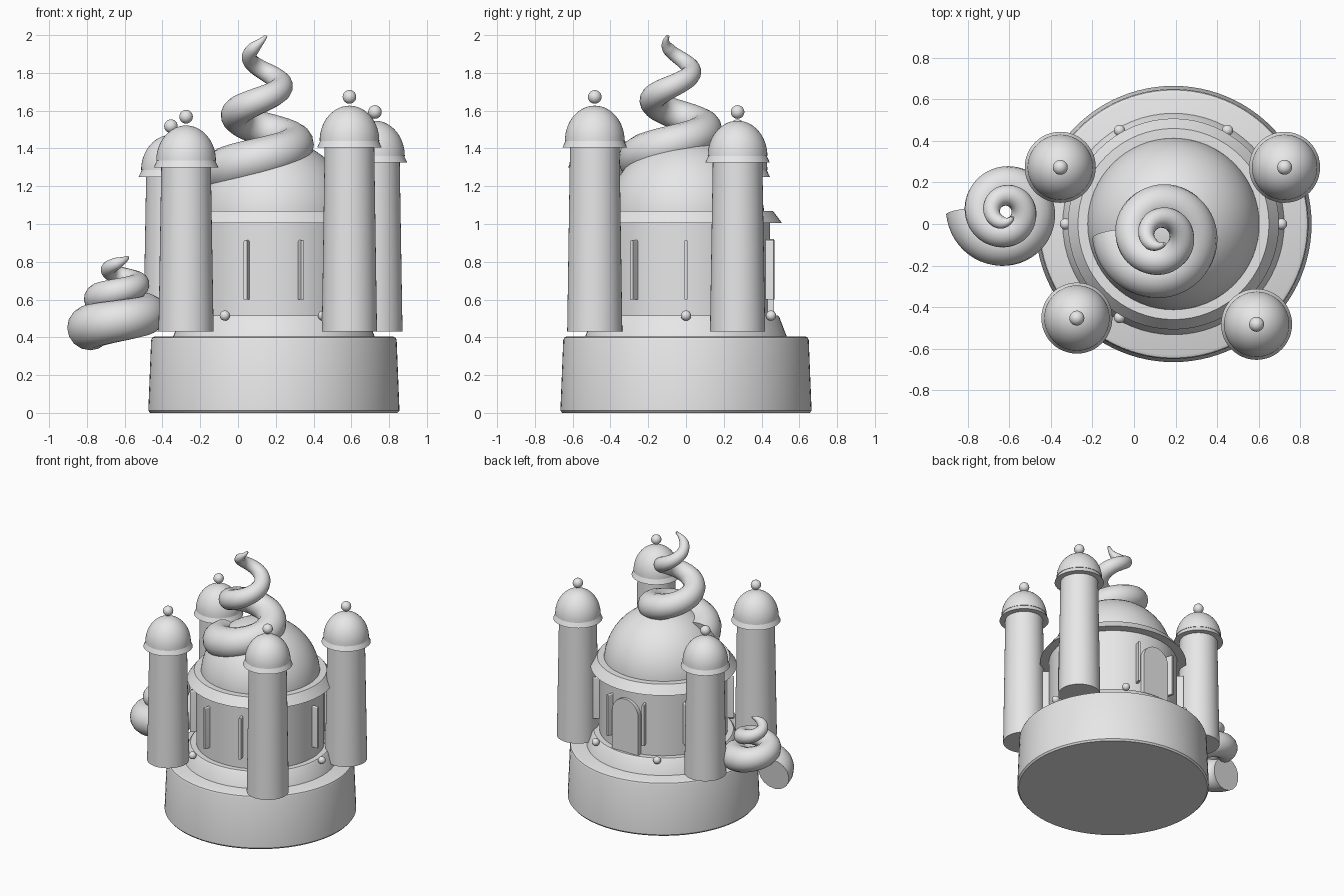
import bpy, bmesh
from math import sin, cos, pi, radians
from mathutils import Matrix, Vector

cube = bpy.data.objects.get("Cube")
if cube:
    bpy.data.objects.remove(cube, do_unlink=True)

mat = bpy.data.materials.new("plain_grey")
mat.use_nodes = True
GREY = (0.8, 0.8, 0.8, 1)
mat.diffuse_color = GREY
mat.node_tree.nodes["Principled BSDF"].inputs["Base Color"].default_value = GREY

CX = 0.19  # castle axis


def finish(obj, angle=35):
    obj.data.materials.clear()
    obj.data.materials.append(mat)
    bpy.ops.object.select_all(action='DESELECT')
    obj.select_set(True)
    bpy.context.view_layer.objects.active = obj
    bpy.ops.object.shade_smooth_by_angle(angle=radians(angle))
    return obj


def from_bmesh(name, bm):
    bmesh.ops.recalc_face_normals(bm, faces=bm.faces)
    mesh = bpy.data.meshes.new(name)
    bm.to_mesh(mesh)
    bm.free()
    obj = bpy.data.objects.new(name, mesh)
    bpy.context.collection.objects.link(obj)
    return finish(obj)


def lathe(name, profile, x, y, steps=64):
    """Spin a (radius, height) profile around a vertical axis."""
    bm = bmesh.new()
    verts = [bm.verts.new((r, 0, z)) for r, z in profile]
    edges = [bm.edges.new(pair) for pair in zip(verts, verts[1:])]
    bmesh.ops.spin(bm, geom=verts + edges, cent=(0, 0, 0), axis=(0, 0, 1),
                   angle=2 * pi, steps=steps)
    bmesh.ops.remove_doubles(bm, verts=bm.verts, dist=0.0005)
    bmesh.ops.translate(bm, verts=bm.verts, vec=(x, y, 0))
    return from_bmesh(name, bm)


def dome_profile(r, z, n=14):
    arc = [(r * cos(i * pi / 2 / n), z + r * sin(i * pi / 2 / n)) for i in range(n)]
    return [(0, z)] + arc + [(0, z + r)]


def ball(name, r, loc):
    bm = bmesh.new()
    bmesh.ops.create_uvsphere(bm, u_segments=20, v_segments=12, radius=r,
                              matrix=Matrix.Translation(loc))
    return from_bmesh(name, bm)


def arched_slab(name, width, z0, z1, inner, outer, angle):
    """Upright slab with a round top, set on the drum wall at an angle."""
    half, n = width / 2, 12
    outline = [(-half, z0), (half, z0)]
    outline += [(half * cos(i * pi / n), z1 - half + half * sin(i * pi / n))
                for i in range(n + 1)]
    bm = bmesh.new()
    face = bm.faces.new([bm.verts.new((inner, u, z)) for u, z in outline])
    out = bmesh.ops.extrude_face_region(bm, geom=[face])
    moved = [v for v in out["geom"] if isinstance(v, bmesh.types.BMVert)]
    bmesh.ops.translate(bm, verts=moved, vec=(outer - inner, 0, 0))
    turn = Matrix.Translation((CX, 0, 0)) @ Matrix.Rotation(angle, 4, 'Z')
    bmesh.ops.transform(bm, matrix=turn, verts=bm.verts)
    return from_bmesh(name, bm)


def tapered_coil(name, center, ring, tube, height, halves):
    """Rising spiral tube; ring, tube, height are (start, change per half turn)."""
    curve = bpy.data.curves.new(name, 'CURVE')
    curve.dimensions = '3D'
    curve.bevel_depth = 1
    curve.bevel_resolution = 6
    curve.use_fill_caps = True
    n = int(halves * 26)
    spline = curve.splines.new('POLY')
    spline.points.add(n)
    for i, p in enumerate(spline.points):
        k = halves * i / n
        a = pi + k * pi
        r = ring[0] + ring[1] * k
        p.co = (center[0] + r * cos(a), center[1] + r * sin(a),
                height[0] + height[1] * k, 1)
        # the last stretch narrows to a point
        p.radius = (tube[0] + tube[1] * k) * min(1, 0.35 + (halves - k) * 1.6)
    obj = bpy.data.objects.new(name, curve)
    bpy.context.collection.objects.link(obj)
    bpy.ops.object.select_all(action='DESELECT')
    obj.select_set(True)
    bpy.context.view_layer.objects.active = obj
    bpy.ops.object.convert(target='MESH')
    return finish(bpy.context.view_layer.objects.active, 45)


# Base, step, drum, cornice and main dome
lathe("base", [(0, 0), (0.655, 0), (0.665, 0.012), (0.65, 0.385),
               (0.645, 0.398), (0.63, 0.405), (0, 0.405)], CX, 0, 96)
lathe("step", [(0, 0.4), (0.535, 0.4), (0.495, 0.505), (0.485, 0.515), (0, 0.515)], CX, 0)
lathe("drum", [(0, 0.51), (0.445, 0.51), (0.445, 1.02), (0, 1.02)], CX, 0)
lathe("cornice", [(0, 1.005), (0.508, 1.005), (0.46, 1.07), (0, 1.07)], CX, 0)
lathe("main_dome", dome_profile(0.415, 1.035), CX, 0)

# Narrow window fins and the rear door
for i in range(10):
    arched_slab(f"window_{i + 1}", 0.018, 0.6, 0.915, 0.43, 0.49, i * pi / 5)
arched_slab("rear_door", 0.22, 0.51, 0.92, 0.4, 0.465, pi / 2)

# Beads around the step
for i in range(6):
    a = i * pi / 3
    ball(f"step_bead_{i + 1}", 0.027, Vector((CX + 0.52 * cos(a), 0.52 * sin(a), 0.515)))

# Four towers of different heights, each with eave, cap and knob
towers = {"front_left": (0.59, -0.483, 1.405), "front_right": (-0.275, -0.453, 1.3),
          "back_left": (0.725, 0.273, 1.325), "back_right": (-0.355, 0.273, 1.25)}
for side, (x, y, z) in towers.items():
    lathe(side + "_tower", [(0, 0.43), (0.146, 0.43), (0.131, z + 0.02), (0, z + 0.02)], x, y, 48)
    lathe(side + "_eave", [(0, z), (0.171, z), (0.15, z + 0.045), (0, z + 0.045)], x, y, 48)
    cap = [(r, z + 0.035 + (h - z) * 1.18) for r, h in dome_profile(0.158, z)]
    lathe(side + "_cap", cap, x, y, 48)
    ball(side + "_knob", 0.036, Vector((x, y, z + 0.268)))

# Twisted horn on the dome and the smaller coil at the side
tapered_coil("dome_horn", (0.1275, -0.055), (0.2075, -0.035), (0.122, -0.021),
             (1.27, 0.156), 4.65)
tapered_coil("side_coil", (-0.62, 0.06), (0.165, -0.025), (0.12, -0.02),
             (0.45, 0.078), 4.8)
